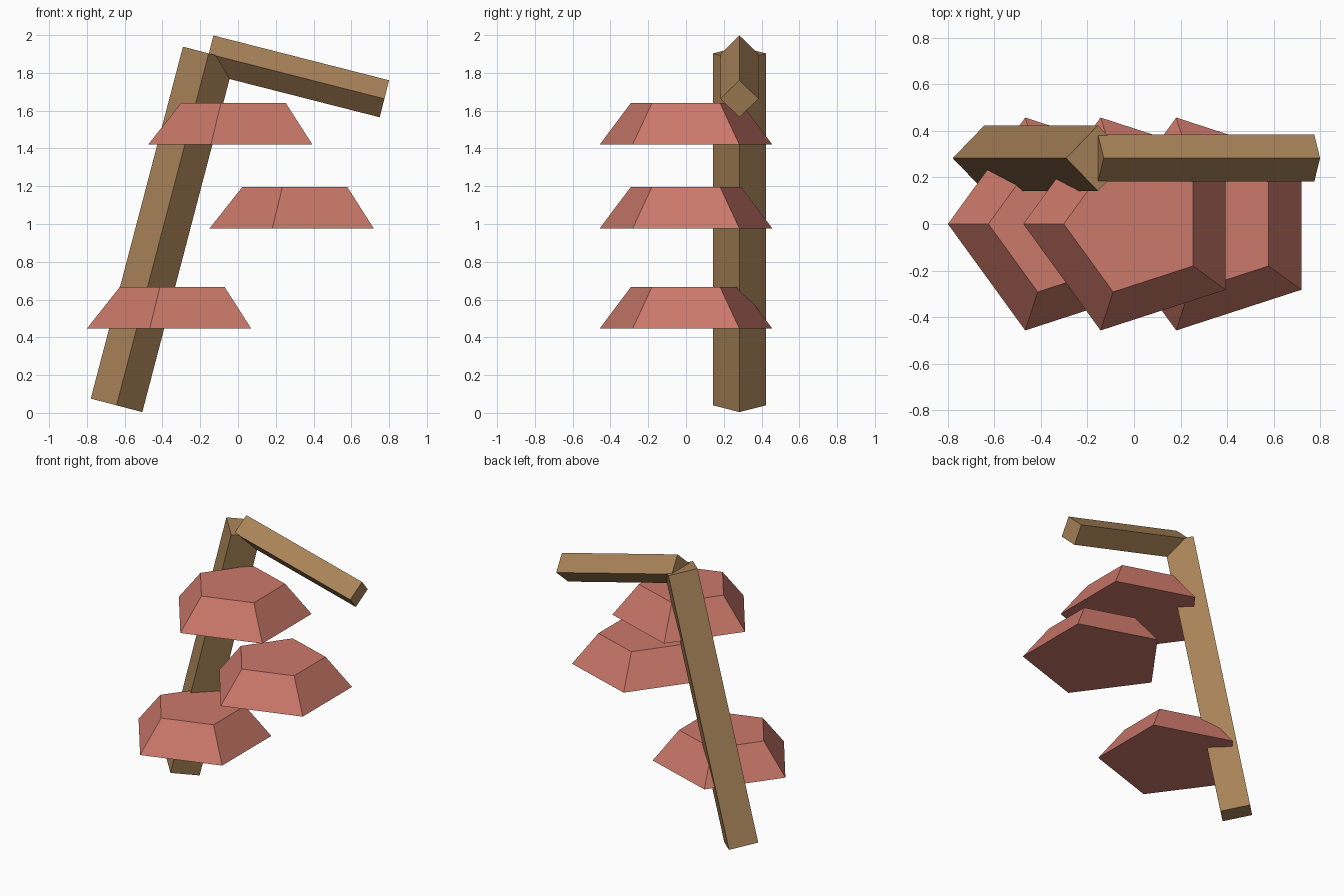
import bpy
import math
from mathutils import Matrix, Vector

if "Cube" in bpy.data.objects:
    bpy.data.objects.remove(bpy.data.objects["Cube"])


def material(name, color):
    mat = bpy.data.materials.new(name)
    mat.diffuse_color = color
    mat.use_nodes = True
    mat.node_tree.nodes["Principled BSDF"].inputs["Base Color"].default_value = mat.diffuse_color
    return mat


bark = material("bark", (0.40, 0.23, 0.10, 1))
leaf = material("leaf", (0.60, 0.19, 0.145, 1))


def beam(name, start, end, radius):
    """Square beam set on edge, running between two points in the xz plane."""
    start, end = Vector(start), Vector(end)
    axis = end - start
    bpy.ops.mesh.primitive_cylinder_add(vertices=4, radius=radius, depth=axis.length)
    obj = bpy.context.object
    obj.name = name
    tilt = math.atan2(axis.x, axis.z)
    obj.matrix_world = Matrix.Translation((start + end) / 2) @ Matrix.Rotation(tilt, 4, 'Y')
    obj.data.materials.append(bark)


def foliage(name, x, z):
    """Five-sided tapered leaf clump with one corner pointing left."""
    height = 0.22
    bpy.ops.mesh.primitive_cone_add(vertices=5, radius1=0.481, radius2=0.307, depth=height,
                                    location=(x, 0, z + height / 2),
                                    rotation=(0, 0, math.pi / 2))
    obj = bpy.context.object
    obj.name = name
    obj.data.materials.append(leaf)


# Leaning trunk and the branch from its top
beam("trunk", (-0.643, 0.283, 0.04), (-0.155, 0.283, 1.903), 0.141)
beam("branch", (-0.155, 0.283, 1.90), (0.775, 0.283, 1.663), 0.101)

# Leaf clumps
foliage("lower_foliage", -0.319, 0.446)
foliage("middle_foliage", 0.33, 0.976)
foliage("upper_foliage", 0.005, 1.42)
